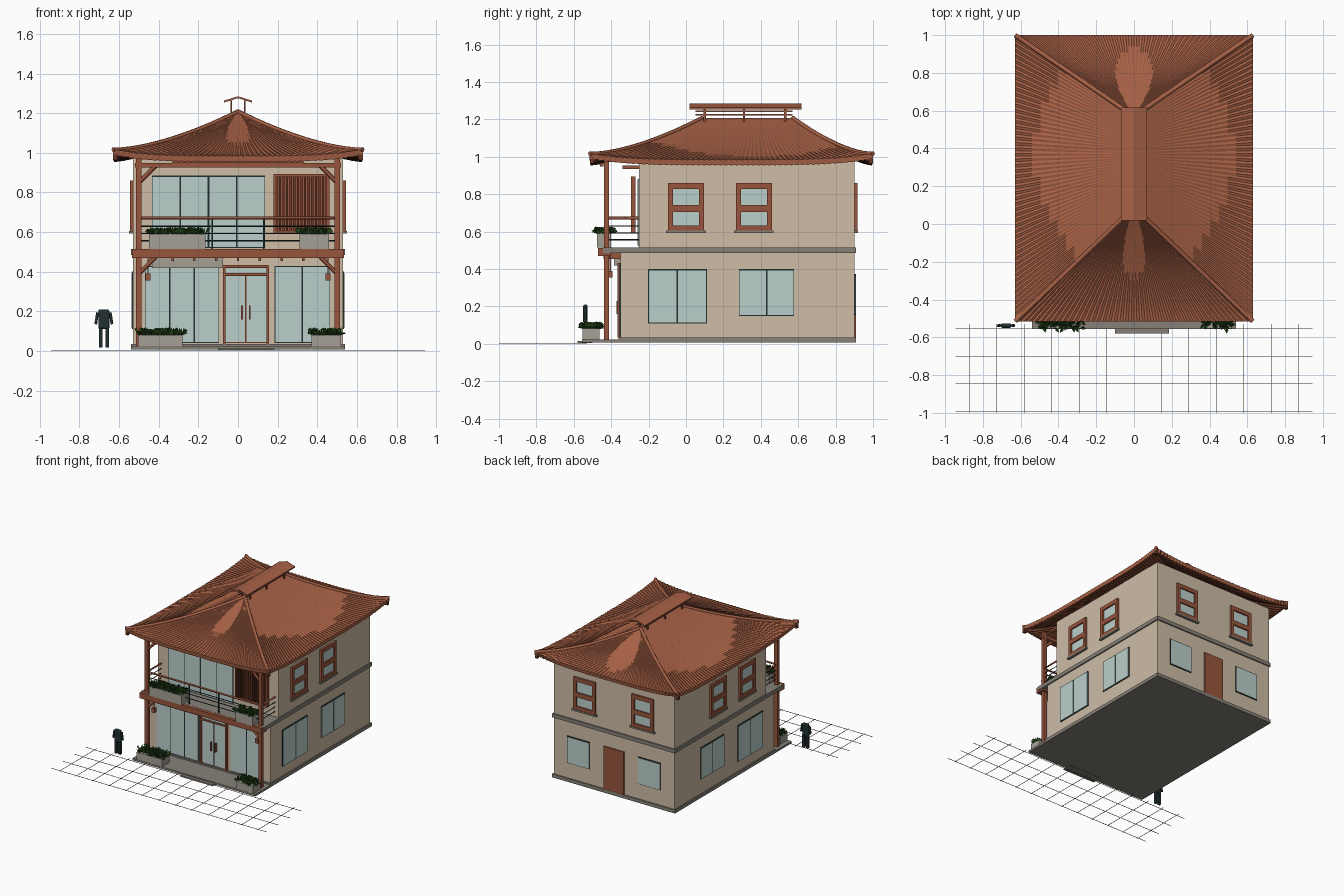
import bpy, bmesh, math, random
from mathutils import Vector, Matrix

if "Cube" in bpy.data.objects:
    bpy.data.objects.remove(bpy.data.objects["Cube"], do_unlink=True)
random.seed(4)


def material(name, r, g, b):
    m = bpy.data.materials.new(name)
    m.use_nodes = True
    m.diffuse_color = (r, g, b, 1)
    node = next(n for n in m.node_tree.nodes if n.type == "BSDF_PRINCIPLED")
    node.inputs["Base Color"].default_value = (r, g, b, 1)
    return m


ROOF = material("terracotta", .39, .12, .06)
WOOD = material("red wood", .31, .09, .045)
DARK_WOOD = material("dark wood", .14, .04, .02)
WALL = material("plaster", .62, .51, .38)
STONE = material("grey stone", .24, .22, .19)
CONCRETE = material("pale concrete", .38, .35, .3)
GLASS = material("pale glass", .5, .63, .6)
METAL = material("dark metal", .015, .028, .03)
LEAF = material("leaf green", .03, .1, .015)


def finish(name, bm, mat):
    me = bpy.data.meshes.new(name)
    bm.to_mesh(me)
    bm.free()
    ob = bpy.data.objects.new(name, me)
    bpy.context.collection.objects.link(ob)
    me.materials.append(mat)
    return ob


def boxes(name, mat, spans):
    """Boxes given as x, y, z ranges, joined in one object."""
    bm = bmesh.new()
    for spans_xyz in spans:
        lo = Vector([min(s) for s in spans_xyz])
        hi = Vector([max(s) for s in spans_xyz])
        size = Matrix.Diagonal((*(hi - lo), 1))
        bmesh.ops.create_cube(bm, size=1, matrix=Matrix.Translation((lo + hi) / 2) @ size)
    return finish(name, bm, mat)


def box(name, mat, x, y, z):
    return boxes(name, mat, [(x, y, z)])


def bars(name, mat, paths, radius, sides=4):
    """Straight or bent bars following each path."""
    cu = bpy.data.curves.new(name, "CURVE")
    cu.dimensions = "3D"
    cu.bevel_depth = radius
    cu.bevel_resolution = max(0, sides // 4 - 1)
    cu.use_fill_caps = True
    for path in paths:
        sp = cu.splines.new("POLY")
        sp.points.add(len(path) - 1)
        for p, co in zip(sp.points, path):
            p.co = (*co, 1)
    cu.materials.append(mat)
    ob = bpy.data.objects.new(name, cu)
    bpy.context.collection.objects.link(ob)
    return ob


def around(c, half):
    return (c - half, c + half)


def plate(axis, plane, u, z, depth):
    """Plate on a wall; axis 0 is a wall facing x, axis 1 a wall facing y."""
    out = (plane, plane + math.copysign(depth, plane))
    return (out, u, z) if axis == 0 else (u, out, z)


def sliding_window(name, axis, plane, u, z, panes, trim=METAL):
    boxes(name + "_frame", trim, [plate(axis, plane, u, z, .005)])
    step = (u[1] - u[0]) / panes
    boxes(name + "_glass", GLASS, [
        plate(axis, plane, (u[0] + i * step + .004, u[0] + (i + 1) * step - .004),
              (z[0] + .005, z[1] - .007), .008) for i in range(panes)])


def framed_window(name, axis, plane, c):
    z, half, w = (.605, .86), .096, .027
    parts = [((c - half, c - half + w), z), ((c + half - w, c + half), z)]
    parts += [(around(c, half), s) for s in ((z[0], .632), (.705, .742), (.828, z[1]))]
    boxes(name + "_frame", WOOD, [plate(axis, plane, u, s, .016) for u, s in parts])
    boxes(name + "_glass", GLASS, [plate(axis, plane, around(c, half - .01), z, .005)])
    boxes(name + "_sill", STONE, [plate(axis, plane, around(c, half + .01), (.592, .605), .02)])


# Storeys, bands and terrace
SIDE, BACK = .53, .9
box("ground_floor", WALL, (-SIDE, SIDE), (-.35, BACK), (.02, .49))
box("upper_floor", WALL, (-SIDE, SIDE), (-.25, BACK), (.5, .975))
box("base_band", STONE, around(0, .54), (-.36, .91), (.008, .035))
box("terrace", STONE, around(0, .54), (-.555, -.3), (.008, .024))
box("front_step", STONE, (-.1, .185), (-.58, -.5), (.004, .015))
box("floor_band", STONE, around(0, .54), (-.445, .91), (.485, .515))
box("balcony_beam", WOOD, around(0, .535), (-.47, -.4), (.47, .514))
boxes("joist_ends", WOOD, [(around(-.44 + .11 * i, .006), (-.44, -.35), (.455, .486)) for i in range(9)])

# Side and back openings
for side, label in ((1, "left"), (-1, "right")):
    for i, c in enumerate((0, .363)):
        framed_window(f"{label}_upper_window_{i}", 0, side * SIDE, c)
    sliding_window(label + "_wide_window", 0, side * SIDE, (-.203, .112), (.11, .4), 2)
    sliding_window(label + "_small_window", 0, side * SIDE, (.283, .578), (.15, .4), 2)
    framed_window(label + "_back_upper_window", 1, BACK, side * .255)
    sliding_window(label + "_back_window", 1, BACK, around(side * .312, .1), (.155, .37), 1)
box("back_door", WOOD, around(0, .088), (BACK, BACK + .009), (.035, .375))

# Front glazing
sliding_window("upper_glass_wall", 1, -.25, (-.435, .137), (.52, .885), 4)
sliding_window("lower_glass_wall", 1, -.35, (-.47, -.095), (.04, .43), 3)
sliding_window("lower_right_glass", 1, -.35, (.185, .465), (.04, .43), 2)
box("shutter_housing", CONCRETE, (-.435, -.075), (-.385, -.35), (.42, .47))

# Front entrance
sliding_window("front_door", 1, -.35, (-.07, .15), (.04, .385), 2, DARK_WOOD)
sliding_window("door_transom", 1, -.35, (-.07, .15), (.388, .425), 1, DARK_WOOD)
boxes("door_frame", WOOD, [(around(x, .006), (-.367, -.35), (.035, .43)) for x in (-.07, .15)]
      + [((-.075, .155), (-.367, -.35), around(z, .006)) for z in (.388, .427)])
boxes("door_handles", WOOD, [(around(x, .004), (-.372, -.355), (.16, .23)) for x in (.02, .06)])

# Slatted screen on the balcony
boxes("screen_slats", DARK_WOOD, [(around(.193 + .0182 * i, .0055), (-.29, -.278), (.6, .885)) for i in range(15)])
box("screen_back", WOOD, (.185, .455), (-.278, -.27), (.6, .885))
boxes("screen_frame", WOOD, [(around(x, .006), (-.294, -.27), (.595, .892)) for x in (.184, .456)]
      + [((.178, .462), (-.294, -.27), around(z, .006)) for z in (.6, .888)])

# Porch posts, braces and lanterns
POST, FRONT = .5, -.425
boxes("porch_posts", WOOD, [(around(s * POST, .014), around(FRONT, .013), (.024, .975)) for s in (-1, 1)])
box("top_beam", WOOD, around(0, .52), around(FRONT, .014), (.925, .948))
box("eave_beam", WOOD, around(0, .33), (-.46, -.44), (.948, .972))
boxes("tie_beams", WOOD, [(around(s * POST, .014), (-.34, -.25), (.935, .953)) for s in (-1, 1)])
bars("post_braces", WOOD, [[(s * POST, FRONT, z - .085), (s * (POST - .085), FRONT, z)]
                           for s in (-1, 1) for z in (.935, .475)], .011)
boxes("lanterns", WOOD, [(around(s * .455, .013), around(-.405, .013), (.355, .39)) for s in (-1, 1)]
      + [(around(s * .455, .003), around(-.405, .003), (.39, .47)) for s in (-1, 1)])

# Balcony railing
def rail_path(z):
    return [(-POST, -.25, z), (-POST, FRONT, z), (POST, FRONT, z), (POST, -.25, z)]


bars("hand_rail", WOOD, [rail_path(.672)], .008)
bars("rail_rods", METAL, [rail_path(z) for z in (.557, .593, .63)], .0035)
boxes("rail_posts", METAL, [(around(x, .004), around(FRONT, .004), (.515, .67)) for x in (-.13, .13)])


# Planters with leafy clumps
def planter(name, x, y, z):
    box(name, CONCRETE, x, y, z)
    bm = bmesh.new()
    for _ in range(int(900 * (x[1] - x[0]))):
        root = Vector((random.uniform(*x), random.uniform(*y), z[1] - .002))
        a = random.uniform(0, math.tau)
        out, wide = Vector((math.cos(a), math.sin(a), 0)), Vector((-math.sin(a), math.cos(a), 0))
        lift = Vector((0, 0, random.uniform(.012, .04)))
        reach = random.uniform(.015, .038)
        mid = root + out * reach * .5 + lift
        tip = root + out * reach + lift * random.uniform(.2, .9)
        v = [bm.verts.new(p) for p in (root, mid + wide * .009, tip, mid - wide * .009)]
        bm.faces.new(v[:3])
        bm.faces.new((v[0], v[2], v[3]))
    finish(name + "_leaves", bm, LEAF)


LOW, HIGH = ((-.553, -.462), (.022, .082)), ((-.475, -.4), (.515, .59))
planter("terrace_planter_right", (-.505, -.28), *LOW)
planter("terrace_planter_left", (.37, .52), *LOW)
planter("balcony_planter_right", (-.45, -.165), *HIGH)
planter("balcony_planter_left", (.31, .46), *HIGH)

# Curved hip roof with tile ribs
EAVE, ROWS = .63, 14
RIDGE = Vector((0, .087, 0)), Vector((0, .57, 0))
corners = [Vector((sx * EAVE, y, 0)) for sx, y in ((-1, -.515), (1, -.515), (1, 1), (-1, 1))]
tops = [RIDGE[0], RIDGE[0], RIDGE[1], RIDGE[1]]


def roof_point(i, s, t):
    """Point on roof side i, s along the eave and t up the slope."""
    j = (i + 1) % 4
    p = corners[i].lerp(tops[i], t).lerp(corners[j].lerp(tops[j], t), s)
    p.z = .983 + .225 * t ** 1.4 + .034 * abs(2 * s - 1) ** 4 * (1 - t) ** 2
    return p


bm = bmesh.new()
for i, ribs in enumerate((42, 52, 42, 52)):
    cols = ribs * 2
    grid = []
    for r in range(ROWS + 1):
        t = r / ROWS
        row = []
        for c in range(cols + 1):
            p = roof_point(i, c / cols, t)
            p.z += .005 * (c % 2) * (1 - t)
            row.append(bm.verts.new(p))
        grid.append(row)
    for r in range(ROWS):
        for c in range(cols):
            bm.faces.new((grid[r][c], grid[r][c + 1], grid[r + 1][c + 1], grid[r + 1][c]))
bmesh.ops.remove_doubles(bm, verts=bm.verts, dist=.0001)
bmesh.ops.dissolve_degenerate(bm, edges=bm.edges, dist=.0001)
roof = finish("hip_roof", bm, ROOF)
roof.data.materials.append(WOOD)
shell = roof.modifiers.new("thickness", "SOLIDIFY")
shell.thickness, shell.offset, shell.material_offset = .03, -1, 1

bars("hip_ridges", ROOF, [[roof_point(i, 0, r / ROWS) for r in range(ROWS + 1)] for i in range(4)], .012, 8)
boxes("corner_tips", DARK_WOOD, [(around(c.x * .982, .011), around(c.y - math.copysign(.012, c.y), .011), (.965, .995))
                                 for c in corners])

# Raised ridge cap on posts
boxes("cap_posts", WOOD, [(around(s * .034, .004), around(y, .006), (1.18, 1.265))
                          for s in (-1, 1) for y in (.1, .31, .53)])
boxes("cap_rails", WOOD, [(around(s * .034, .003), (.05, .57), around(z, .004)) for s in (-1, 1) for z in (1.225, 1.245)])
bm = bmesh.new()
profile = ((-.07, 1.254), (0, 1.276), (.07, 1.254), (.07, 1.264), (0, 1.286), (-.07, 1.264))
rings = [[bm.verts.new((x, y, z)) for x, z in profile] for y in (.018, .617)]
for k in range(6):
    n = (k + 1) % 6
    bm.faces.new((rings[0][k], rings[0][n], rings[1][n], rings[1][k]))
for ring in rings:
    bm.faces.new((ring[0], ring[1], ring[4], ring[5]))
    bm.faces.new((ring[1], ring[2], ring[3], ring[4]))
bmesh.ops.recalc_face_normals(bm, faces=bm.faces)
finish("ridge_cap", bm, ROOF)

# Standing figure
X, Y = -.677, -.538
torso = box("figure_torso", METAL, around(X, .028), around(Y, .012), (.11, .21))
bevel = torso.modifiers.new("round", "BEVEL")
bevel.width, bevel.segments = .01, 3
boxes("figure_legs", METAL, [(around(X + s * .016, .009), around(Y, .01), (.018, .12)) for s in (-1, 1)])
bars("figure_arms", METAL, [[(X + s * .032, Y, .195), (X + s * .041, Y, .135)] for s in (-1, 1)], .008, 8)

# Thin paving lines in front
GAP, THIN = .1452, .0012
boxes("paving_lines", STONE, [(around(GAP * i, THIN), (-1, -.53), (0, .003)) for i in range(-6, 7)]
      + [(around(0, .945), around(-.555 - GAP * i, THIN), (0, .003)) for i in range(4)])
